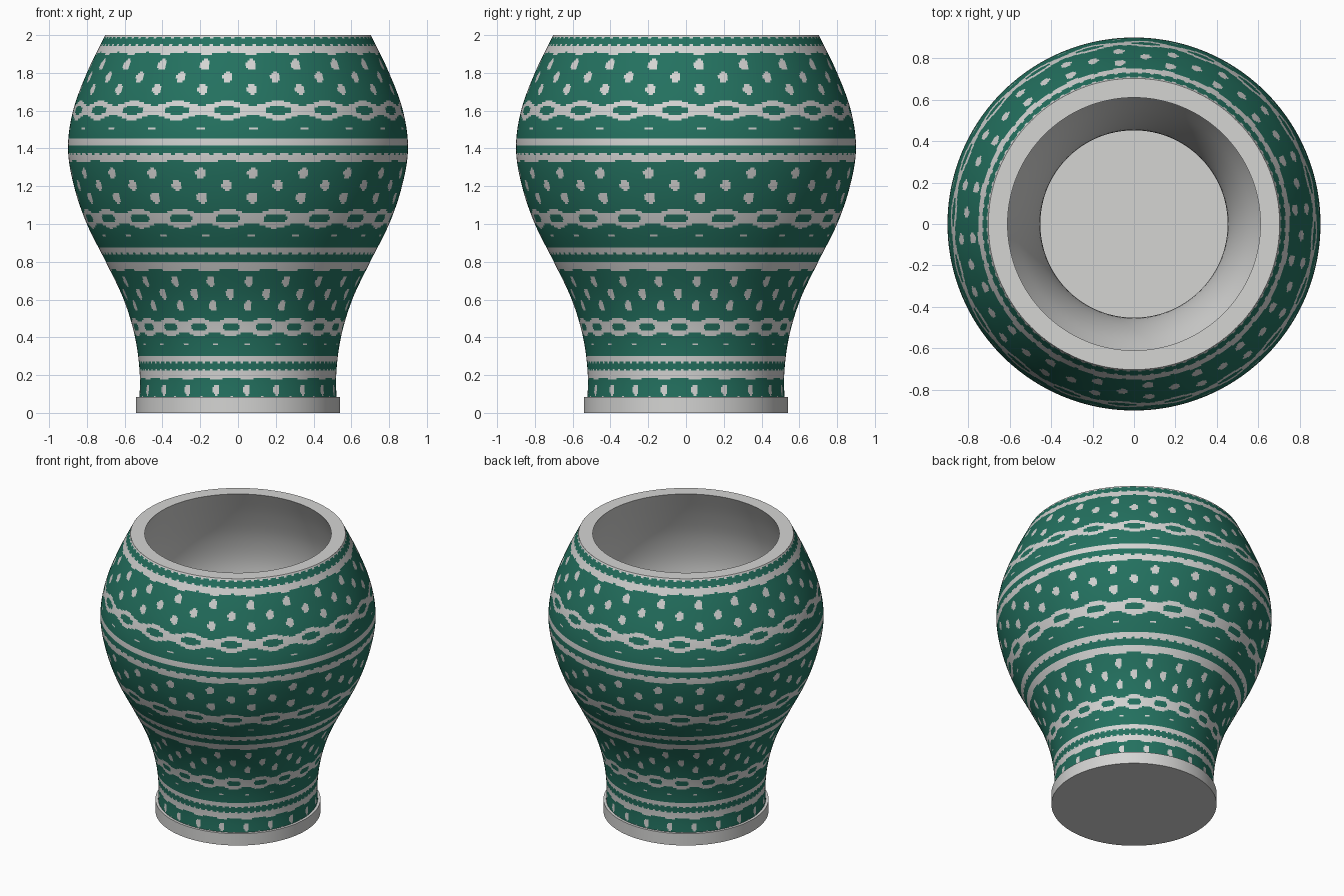
import bpy, math

if "Cube" in bpy.data.objects:
    bpy.data.objects.remove(bpy.data.objects["Cube"])

def material(name, rgb):
    m = bpy.data.materials.new(name)
    m.diffuse_color = (*rgb, 1)
    m.use_nodes = True
    m.node_tree.nodes["Principled BSDF"].inputs["Base Color"].default_value = m.diffuse_color
    return m

WHITE = material("glaze white", (0.66, 0.66, 0.65))
GREEN = material("deep green", (0.017, 0.165, 0.115))

# outer radius every 0.2 in height, smoothly interpolated
RADII = [0.525, 0.52, 0.545, 0.605, 0.70, 0.80, 0.868, 0.90, 0.873, 0.80, 0.703, 0.60]

def outer_radius(z):
    i = min(int(z / 0.2 + 1e-9), 9)
    t = z / 0.2 - i
    p0, p1, p2, p3 = RADII[max(i - 1, 0)], RADII[i], RADII[i + 1], RADII[i + 2]
    return p1 + 0.5 * t * (p2 - p0 + t * (2*p0 - 5*p1 + 4*p2 - p3 + t * (3*(p1 - p2) + p3 - p0)))

def lathe(name, profile, sides, mats, rule=None, sharp=35):
    """Revolve (radius, z) points; rule(angle, z) gives the material index."""
    verts, faces, idx, rings = [], [], [], []
    for r, z in profile:
        if r == 0:
            rings.append([len(verts)] * sides)
            verts.append((0, 0, z))
            continue
        rings.append(range(len(verts), len(verts) + sides))
        for k in range(sides):
            a = 2 * math.pi * k / sides
            verts.append((r * math.sin(a), -r * math.cos(a), z))
    for j in range(len(profile) - 1):
        lo, hi = rings[j], rings[j + 1]
        zm = (profile[j][1] + profile[j + 1][1]) / 2
        for k in range(sides):
            n = (k + 1) % sides
            f = list(dict.fromkeys((lo[k], lo[n], hi[n], hi[k])))
            faces.append(f)
            idx.append(rule(2 * math.pi * (k + 0.5) / sides, zm) if rule else 0)
    me = bpy.data.meshes.new(name)
    me.from_pydata(verts, [], faces)
    for m in mats:
        me.materials.append(m)
    me.polygons.foreach_set("material_index", idx)
    ob = bpy.data.objects.new(name, me)
    bpy.context.collection.objects.link(ob)
    bpy.ops.object.select_all(action='DESELECT')
    ob.select_set(True)
    bpy.context.view_layer.objects.active = ob
    bpy.ops.object.shade_smooth_by_angle(angle=math.radians(sharp))
    return ob

# painted pattern: 20 repeats around, bands repeating in height
STEP = 2 * math.pi / 20
PHASE = -0.067
PERIOD = 0.5735
TOP_BAND = 1.967

def offset(a, shift):
    """Signed angle to the nearest repeat centre."""
    return (a - PHASE - shift * STEP + STEP / 2) % STEP - STEP / 2

def pattern(a, z):
    d = (TOP_BAND - z + 0.06) % PERIOD - 0.06      # distance below the band centre
    here, between = offset(a, 0), offset(a, 0.5)
    wave = math.cos(20 * (a - PHASE))
    # double white stripe with toothed green middle and wavy lower edge
    teeth = 0.021 + 0.004 * math.cos(80 * a)
    if -0.058 < d < -teeth or teeth < d < 0.064 - 0.006 * wave:
        return 0
    # three staggered rows of dots
    for row, o in ((0.124, between), (0.189, here), (0.254, between)):
        if (o / 0.034) ** 2 + ((d - row) / 0.029) ** 2 < 1:
            return 0
    # chain of links with green eyes
    c = d - 0.365
    if abs(c) < 0.039 + 0.013 * wave:
        eye = (abs(here) / 0.082) ** 2.5 + (abs(c) / 0.021) ** 2.5 < 1
        return 1 if eye else 0
    # thin dashes
    if abs(d - 0.458) < 0.005 and abs(between) < 0.025:
        return 0
    return 1

# patterned outer wall
ROWS = 200
heights = [0.08 + 1.92 * i / ROWS for i in range(ROWS + 1)]
lathe("vase_wall", [(outer_radius(z), z) for z in heights], 480, [WHITE, GREEN], pattern, 60)

# rim, hollow inside and floor
inner = [(outer_radius(2.0), 2.0)]
for i in range(41):
    z = 2.0 - 1.89 * i / 40
    inner.append((outer_radius(z) - 0.065 - 0.028 * z / 2, z))
inner.append((0, 0.11))
inner_ob = lathe("vase_rim_and_inside", inner[::1], 128, [WHITE])
inner_ob.data.flip_normals()
# profile runs downward on the inside, so check that the floor faces up
if inner_ob.data.polygons[-1].normal.z < 0:
    inner_ob.data.flip_normals()

# foot ring
lathe("foot", [(0, 0), (0.54, 0), (0.54, 0.085), (0.51, 0.085)], 128, [WHITE])
